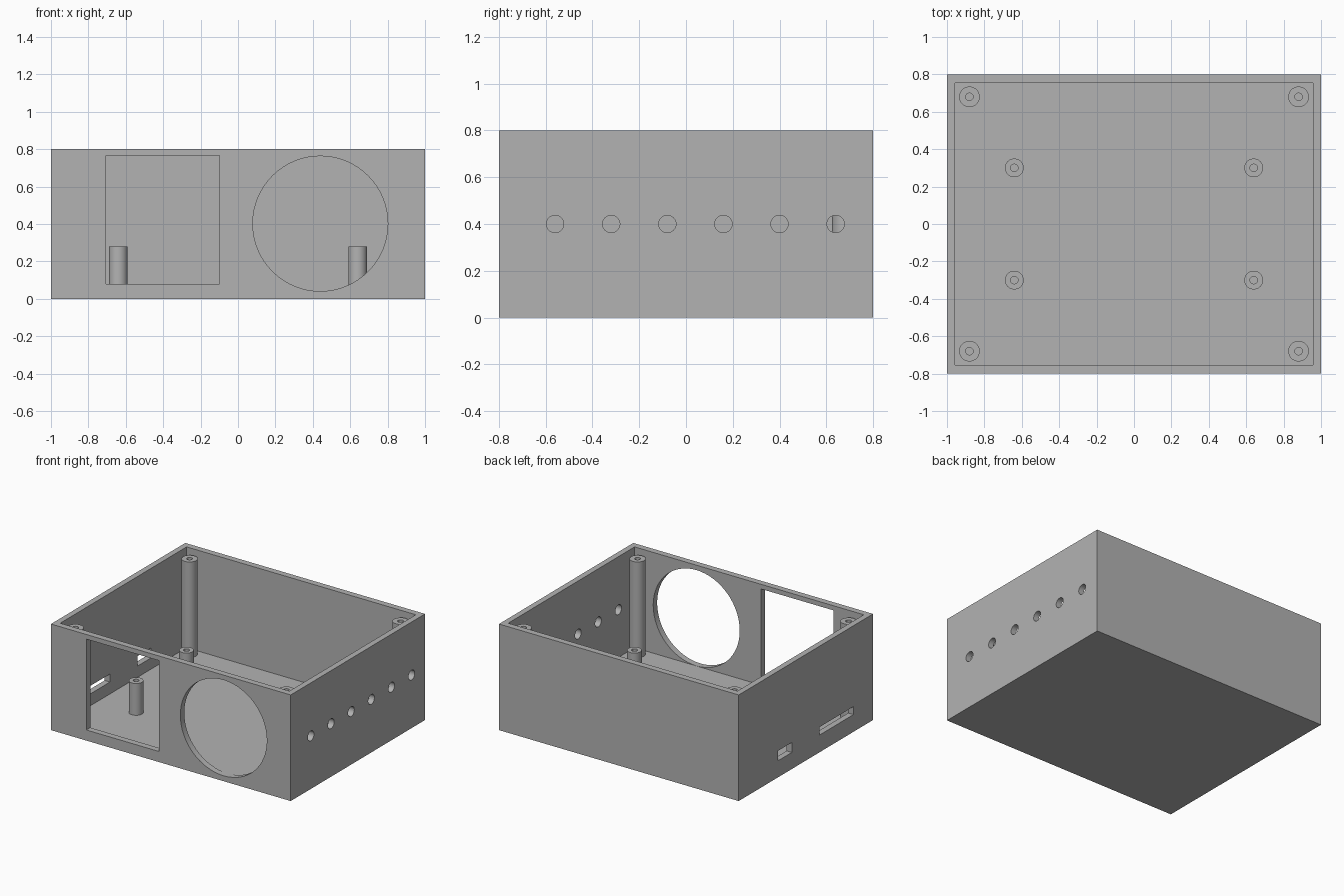
import bpy
import bmesh
import math
from mathutils import Matrix, Vector

if "Cube" in bpy.data.objects:
    bpy.data.objects.remove(bpy.data.objects["Cube"], do_unlink=True)

grey = bpy.data.materials.new("plain grey")
grey.use_nodes = True
colour = (0.45, 0.45, 0.45, 1)
grey.diffuse_color = colour
grey.node_tree.nodes["Principled BSDF"].inputs["Base Color"].default_value = colour


def finish(name, bm):
    bmesh.ops.recalc_face_normals(bm, faces=bm.faces)
    mesh = bpy.data.meshes.new(name)
    bm.to_mesh(mesh)
    bm.free()
    mesh.materials.append(grey)
    obj = bpy.data.objects.new(name, mesh)
    bpy.context.collection.objects.link(obj)
    return obj


def box(name, low, high):
    low, high = Vector(low), Vector(high)
    bm = bmesh.new()
    matrix = Matrix.Translation((low + high) / 2) @ Matrix.Diagonal((*(high - low), 1))
    bmesh.ops.create_cube(bm, size=1, matrix=matrix)
    return finish(name, bm)


def rod(name, centre, radius, length, axis):
    turn = Vector((0, 0, 1)).rotation_difference(Vector(axis)).to_matrix().to_4x4()
    bm = bmesh.new()
    bmesh.ops.create_cone(bm, cap_ends=True, segments=64, radius1=radius, radius2=radius,
                          depth=length, matrix=Matrix.Translation(centre) @ turn)
    return finish(name, bm)


def select_only(obj):
    bpy.ops.object.select_all(action='DESELECT')
    obj.select_set(True)
    bpy.context.view_layer.objects.active = obj


def cut(target, cutter):
    cutter.hide_render = True
    select_only(target)
    mod = target.modifiers.new("cut", 'BOOLEAN')
    mod.operation = 'DIFFERENCE'
    mod.solver = 'EXACT'
    mod.object = cutter
    bpy.ops.object.modifier_apply(modifier=mod.name)
    bpy.data.objects.remove(cutter, do_unlink=True)


def tube(name, x, y, bottom, top, outer, inner):
    # Hollow round post, open at the top, made by spinning its wall section
    bm = bmesh.new()
    section = [(inner, bottom), (outer, bottom), (outer, top), (inner, top)]
    verts = [bm.verts.new((x + r, y, z)) for r, z in section]
    edges = [bm.edges.new((verts[i], verts[(i + 1) % 4])) for i in range(4)]
    bmesh.ops.spin(bm, geom=verts + edges, cent=(x, y, 0), axis=(0, 0, 1),
                   angle=math.tau, steps=48, use_duplicate=False)
    bmesh.ops.remove_doubles(bm, verts=bm.verts, dist=0.0005)
    obj = finish(name, bm)
    select_only(obj)
    bpy.ops.object.shade_smooth_by_angle(angle=math.radians(30))


FLOOR = 0.04

# Open tray with thin walls
case = box("case", (-1, -0.8, 0), (1, 0.8, 0.8))
cut(case, box("cavity", (-0.956, -0.753, FLOOR), (0.956, 0.753, 1)))

# Front screen window and round speaker opening
cut(case, box("screen_cutter", (-0.705, -0.9, 0.08), (-0.1, -0.7, 0.765)))
cut(case, rod("speaker_cutter", (0.44, -0.8, 0.402), 0.361, 0.2, (0, 1, 0)))

# Row of vent holes on the +x side
for i in range(6):
    cut(case, rod("vent_cutter", (1, -0.56 + i * 0.24, 0.4), 0.037, 0.2, (1, 0, 0)))

# Port slots on the -x side
cut(case, box("small_port_cutter", (-1.1, 0.167, 0.125), (-0.9, 0.33, 0.2)))
cut(case, box("long_port_cutter", (-1.1, -0.567, 0.13), (-0.9, -0.16, 0.19)))

select_only(case)
bpy.ops.object.shade_smooth_by_angle(angle=math.radians(30))

# Tall corner screw posts and short board standoffs
for sx, side in ((1, "left"), (-1, "right")):
    for sy, end in ((-1, "front"), (1, "back")):
        tube(f"{end}_{side}_screw_post", sx * 0.88, sy * 0.68, FLOOR, 0.76, 0.055, 0.02)
        tube(f"{end}_{side}_standoff", sx * 0.64, sy * 0.3, FLOOR, 0.28, 0.05, 0.02)
